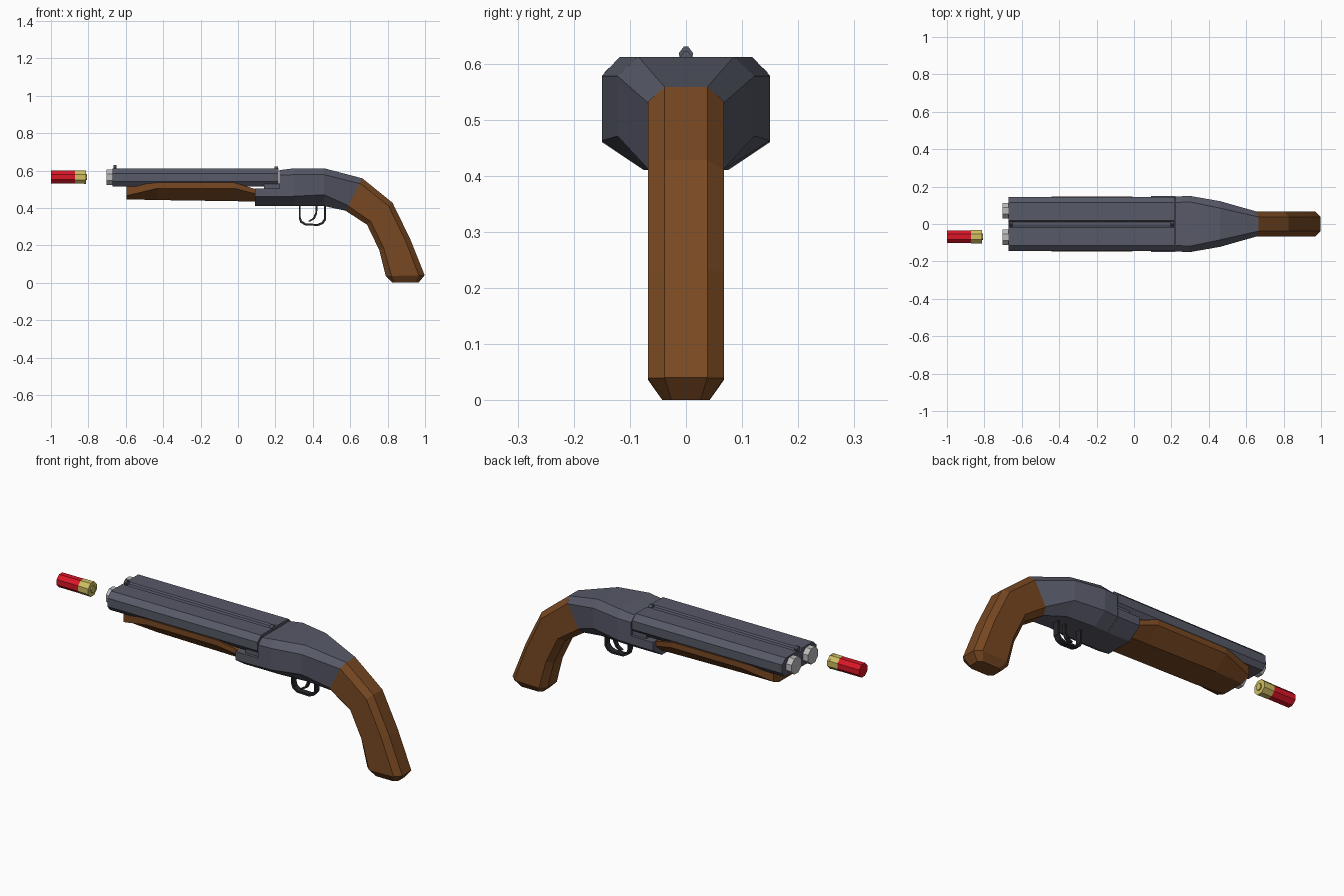
import bpy, bmesh
from math import pi
from mathutils import Matrix

if "Cube" in bpy.data.objects:
    bpy.data.objects.remove(bpy.data.objects["Cube"])


def material(name, rgb):
    m = bpy.data.materials.new(name)
    m.diffuse_color = (*rgb, 1)
    m.use_nodes = True
    m.node_tree.nodes["Principled BSDF"].inputs["Base Color"].default_value = m.diffuse_color
    return m


STEEL = material("blued_steel", (0.095, 0.1, 0.135))
WOOD = material("wood", (0.19, 0.066, 0.016))
BLACK = material("black_metal", (0.02, 0.02, 0.025))
BRIGHT = material("bright_metal", (0.5, 0.5, 0.5))
RED = material("red_shell", (0.7, 0.008, 0.02))
BRASS = material("brass", (0.62, 0.52, 0.12))


def finish(name, bm, mat):
    bmesh.ops.recalc_face_normals(bm, faces=bm.faces)
    me = bpy.data.meshes.new(name)
    bm.to_mesh(me)
    bm.free()
    me.materials.append(mat)
    ob = bpy.data.objects.new(name, me)
    bpy.context.collection.objects.link(ob)
    return ob


def loft(name, sections, mat):
    """Skin a list of closed point rings and cap both ends."""
    bm = bmesh.new()
    rings = [[bm.verts.new(p) for p in s] for s in sections]
    n = len(rings[0])
    for a, b in zip(rings, rings[1:]):
        for i in range(n):
            bm.faces.new((a[i], a[(i + 1) % n], b[(i + 1) % n], b[i]))
    bm.faces.new(rings[0])
    bm.faces.new(rings[-1])
    return finish(name, bm, mat)


def mirrored(x, half):
    """Ring at x from a (y, z) half profile."""
    pts = list(half) + [(-y, z) for y, z in reversed(half) if y > 0]
    return [(x, y, z) for y, z in pts]


def octagon(top, bottom, w, a, b, u, v):
    """Chamfered ring on the line top-bottom: half width w, flats a and b, corners at u and v."""
    half = [(a, 0), (w, u), (w, v), (b, 1)]
    pts = half + [(-y, t) for y, t in reversed(half)]
    return [(top[0] + (bottom[0] - top[0]) * t, y, top[1] + (bottom[1] - top[1]) * t)
            for y, t in pts]


def cylinder(name, x0, x1, y, z, r, mat, r2=None):
    bm = bmesh.new()
    rot = Matrix.Translation(((x0 + x1) / 2, y, z)) @ Matrix.Rotation(pi / 2, 4, 'Y') \
        @ Matrix.Rotation(pi / 8, 4, 'Z')
    bmesh.ops.create_cone(bm, cap_ends=True, segments=8, radius1=r, radius2=r2 or r,
                          depth=x1 - x0, matrix=rot)
    return finish(name, bm, mat)


# Twin barrel body with a shallow groove down the middle
barrel = [(0.008, 0.598), (0.02, 0.612), (0.115, 0.612), (0.145, 0.585),
          (0.145, 0.54), (0.125, 0.515), (0.02, 0.515), (0.008, 0.53)]
loft("barrels", [mirrored(-0.67, barrel), mirrored(0.217, barrel)], STEEL)
rib = [(0.011, 0.606), (0.011, 0.59)]
loft("barrel_rib", [mirrored(-0.655, rib), mirrored(0.2, rib)], STEEL)

# Muzzle rings
for side, y in (("right", -0.07), ("left", 0.07)):
    cylinder("muzzle_" + side, -0.702, -0.66, y, 0.563, 0.045, BRIGHT)

# Sights
bead = [(0.004, 0.63), (0.013, 0.618), (0.008, 0.6)]
loft("front_sight", [mirrored(-0.665, bead), mirrored(-0.65, bead)], STEEL)
loft("rear_sight", [mirrored(0.195, [(y, z - 0.009) for y, z in bead]),
                    mirrored(0.213, [(y, z - 0.009) for y, z in bead])], STEEL)

# Receiver, its forward block and the hinge under the barrels
loft("receiver", [
    octagon((0.222, 0.602), (0.222, 0.41), 0.147, 0.115, 0.075, 0.14, 0.74),
    octagon((0.30, 0.612), (0.30, 0.41), 0.150, 0.118, 0.075, 0.17, 0.74),
    octagon((0.46, 0.612), (0.46, 0.41), 0.122, 0.085, 0.065, 0.17, 0.70),
    octagon((0.665, 0.558), (0.575, 0.385), 0.068, 0.038, 0.038, 0.16, 0.84),
], STEEL)
block = [(0.15, 0.505), (0.15, 0.46), (0.075, 0.41)]
loft("receiver_block", [mirrored(0.09, block), mirrored(0.222, block)], STEEL)
hinge = [(0.135, 0.53), (0.135, 0.495)]
loft("hinge", [mirrored(0.14, hinge), mirrored(0.222, hinge)], STEEL)

# Wooden fore-end
loft("fore_end", [mirrored(x, [(w, top), (w, mid), (b, bottom)])
                  for x, w, top, mid, b, bottom in (
    (-0.597, 0.115, 0.518, 0.465, 0.065, 0.446),
    (-0.43, 0.148, 0.535, 0.505, 0.075, 0.442),
    (-0.02, 0.148, 0.535, 0.505, 0.075, 0.436),
    (0.095, 0.125, 0.500, 0.475, 0.075, 0.434))], WOOD)

# Curved wooden grip with a bevelled butt
loft("grip", [octagon(top, bottom, w, a, a, 0.15, 0.85) for top, bottom, w, a in (
    ((0.665, 0.558), (0.575, 0.385), 0.068, 0.038),
    ((0.826, 0.428), (0.69, 0.31), 0.068, 0.038),
    ((0.92, 0.235), (0.755, 0.175), 0.068, 0.038),
    ((0.998, 0.04), (0.79, 0.036), 0.068, 0.038),
    ((0.965, 0.0), (0.825, 0.0), 0.042, 0.026))], WOOD)

# Trigger guard strip and trigger
guard = [(0.325, 0.415), (0.325, 0.345), (0.333, 0.322), (0.36, 0.306),
         (0.43, 0.304), (0.455, 0.314), (0.47, 0.335), (0.47, 0.415)]


def guard_ring(x, z):
    xi, zi = 0.397 + (x - 0.397) * 0.87, 0.41 + (z - 0.41) * 0.9
    return [(x, -0.016, z), (x, 0.016, z), (xi, 0.016, zi), (xi, -0.016, zi)]


loft("trigger_guard", [guard_ring(x, z) for x, z in guard], BLACK)
loft("trigger", [[(x - 0.005, -0.01, z), (x - 0.005, 0.01, z), (x + 0.005, 0.01, z - 0.004),
                  (x + 0.005, -0.01, z - 0.004)]
                 for x, z in ((0.42, 0.415), (0.418, 0.372), (0.405, 0.345), (0.38, 0.33))], BLACK)

# Loose shell in front of the right muzzle
cylinder("shell_case", -1.0, -0.87, -0.068, 0.565, 0.037, RED)
cylinder("shell_base", -0.872, -0.822, -0.068, 0.565, 0.038, BRASS)
cylinder("shell_rim", -0.824, -0.812, -0.068, 0.565, 0.039, BRASS)
cylinder("shell_primer", -0.812, -0.806, -0.068, 0.565, 0.018, BRASS)
